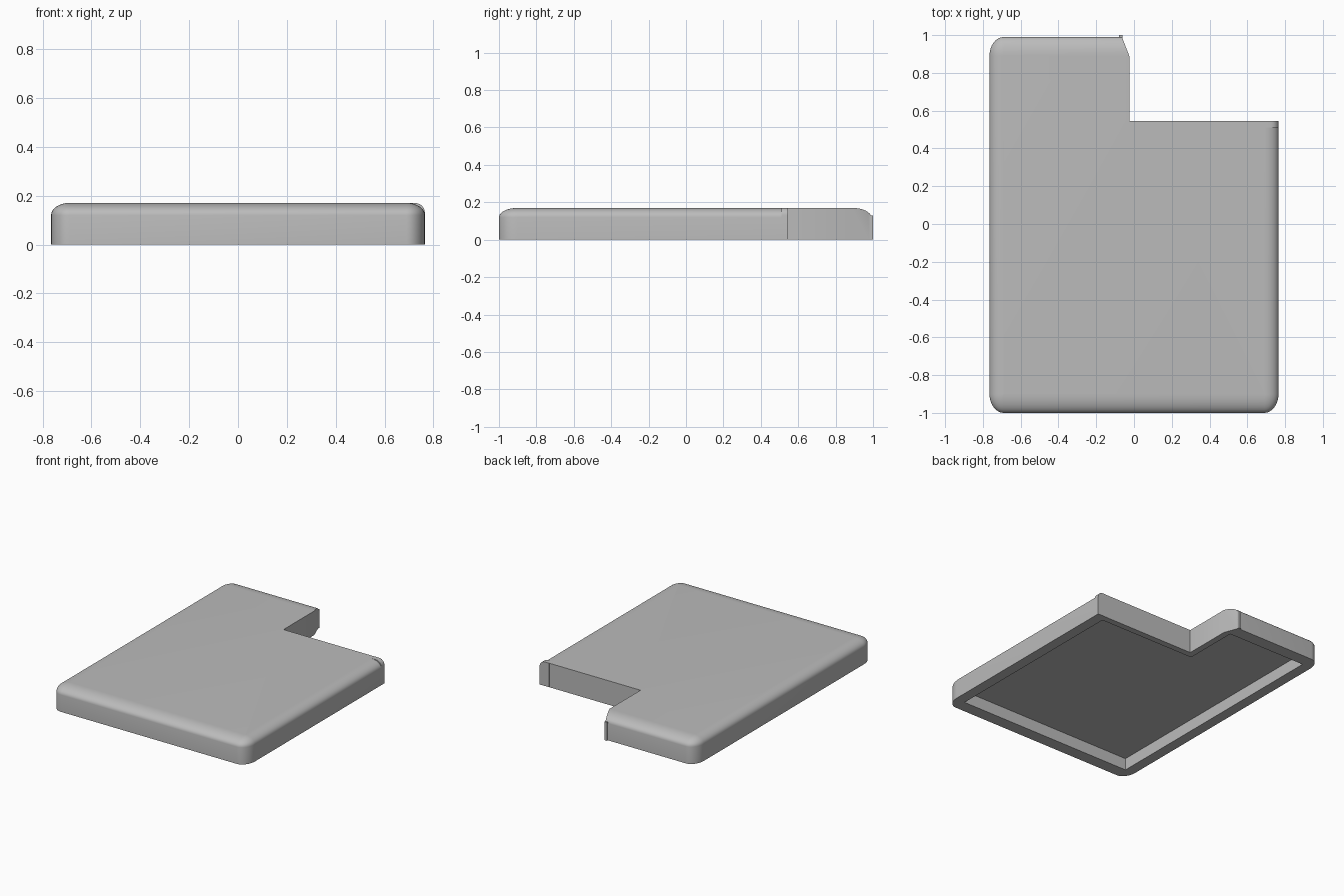
import bpy
import bmesh
from math import sin, cos, pi, radians

cube = bpy.data.objects.get("Cube")
if cube:
    bpy.data.objects.remove(cube, do_unlink=True)

grey = bpy.data.materials.new("plain grey")
grey.use_nodes = True
colour = (0.5, 0.5, 0.5, 1)
grey.diffuse_color = colour
grey.node_tree.nodes["Principled BSDF"].inputs["Base Color"].default_value = colour

HALF_X, FRONT, BACK, TOP = 0.765, -1.0, 0.99, 0.17
RX, RY, RZ = 0.075, 0.1, 0.05       # elliptical edge rounding
STEPS = 8


def finish(bm, name):
    bmesh.ops.remove_doubles(bm, verts=bm.verts, dist=1e-5)
    bmesh.ops.recalc_face_normals(bm, faces=bm.faces)
    mesh = bpy.data.meshes.new(name)
    bm.to_mesh(mesh)
    bm.free()
    mesh.materials.append(grey)
    ob = bpy.data.objects.new(name, mesh)
    bpy.context.collection.objects.link(ob)
    return ob


def prism(name, points, axis, low, high):
    """Extrude an outline along z or y."""
    bm = bmesh.new()
    place = (lambda a, b, c: (a, b, c)) if axis == "z" else (lambda a, b, c: (a, c, b))
    face = bm.faces.new([bm.verts.new(place(a, b, low)) for a, b in points])
    new = bmesh.ops.extrude_face_region(bm, geom=[face])["geom"]
    verts = [v for v in new if isinstance(v, bmesh.types.BMVert)]
    bmesh.ops.translate(bm, verts=verts, vec=place(0, 0, high - low))
    return finish(bm, name)


def rounded_ring(bm, scale, z):
    """Rounded rectangle whose corners shrink towards their centres."""
    mid, half_y = (FRONT + BACK) / 2, (BACK - FRONT) / 2
    ring = []
    for q, (sx, sy) in enumerate([(1, 1), (-1, 1), (-1, -1), (1, -1)]):
        for i in range(STEPS + 1):
            a = (q + i / STEPS) * pi / 2
            ring.append(bm.verts.new((sx * (HALF_X - RX) + RX * scale * cos(a),
                                      mid + sy * (half_y - RY) + RY * scale * sin(a), z)))
    return ring


def cut(target, cutter):
    cutter.hide_render = True
    mod = target.modifiers.new("cut", "BOOLEAN")
    mod.operation, mod.solver, mod.object = "DIFFERENCE", "EXACT", cutter
    bpy.context.view_layer.objects.active = target
    bpy.ops.object.modifier_apply(modifier=mod.name)
    bpy.data.objects.remove(cutter, do_unlink=True)


# Rounded slab
bm = bmesh.new()
rings = [rounded_ring(bm, 1, 0)]
for i in range(STEPS + 1):
    t = i / STEPS * pi / 2
    rings.append(rounded_ring(bm, max(cos(t), 0.01), TOP - RZ + RZ * sin(t)))
for low, high in zip(rings, rings[1:]):
    for i in range(len(low)):
        j = (i + 1) % len(low)
        bm.faces.new((low[i], low[j], high[j], high[i]))
bm.faces.new(rings[0][::-1])
bm.faces.new(rings[-1])
shell = finish(bm, "shell")

# Corner notch with a bevelled end, then the hollow underside
cut(shell, prism("notch_cutter", [(-0.06, 1.2), (-0.06, 0.98), (-0.025, 0.89), (-0.025, 0.545),
                                  (1, 0.545), (1, 1.2)], "z", -0.1, 0.4))
cut(shell, prism("hollow_cutter", [(-0.69, -0.91), (0.69, -0.91), (0.69, 0.5), (-0.07, 0.5),
                                   (-0.07, 0.9), (-0.69, 0.9)], "z", -0.1, 0.085))

# Squarer end of the notch wall
R = 0.04
arc = [(HALF_X - R + R * cos(i * pi / 12), TOP - R + R * sin(i * pi / 12)) for i in range(7)]
wall = prism("notch_wall_end", [(0.69, 0), (HALF_X, 0)] + arc + [(0.69, TOP)], "y", 0.51, 0.546)

# Thin upright lip at the back of the notch
lip = prism("back_lip", [(-0.08, 0), (-0.06, 0), (-0.06, 0.13), (-0.08, 0.13)], "y", 0.97, 1.0)

for ob in (shell, wall, lip):
    bpy.ops.object.select_all(action="DESELECT")
    ob.select_set(True)
    bpy.context.view_layer.objects.active = ob
    bpy.ops.object.shade_smooth_by_angle(angle=radians(30))
